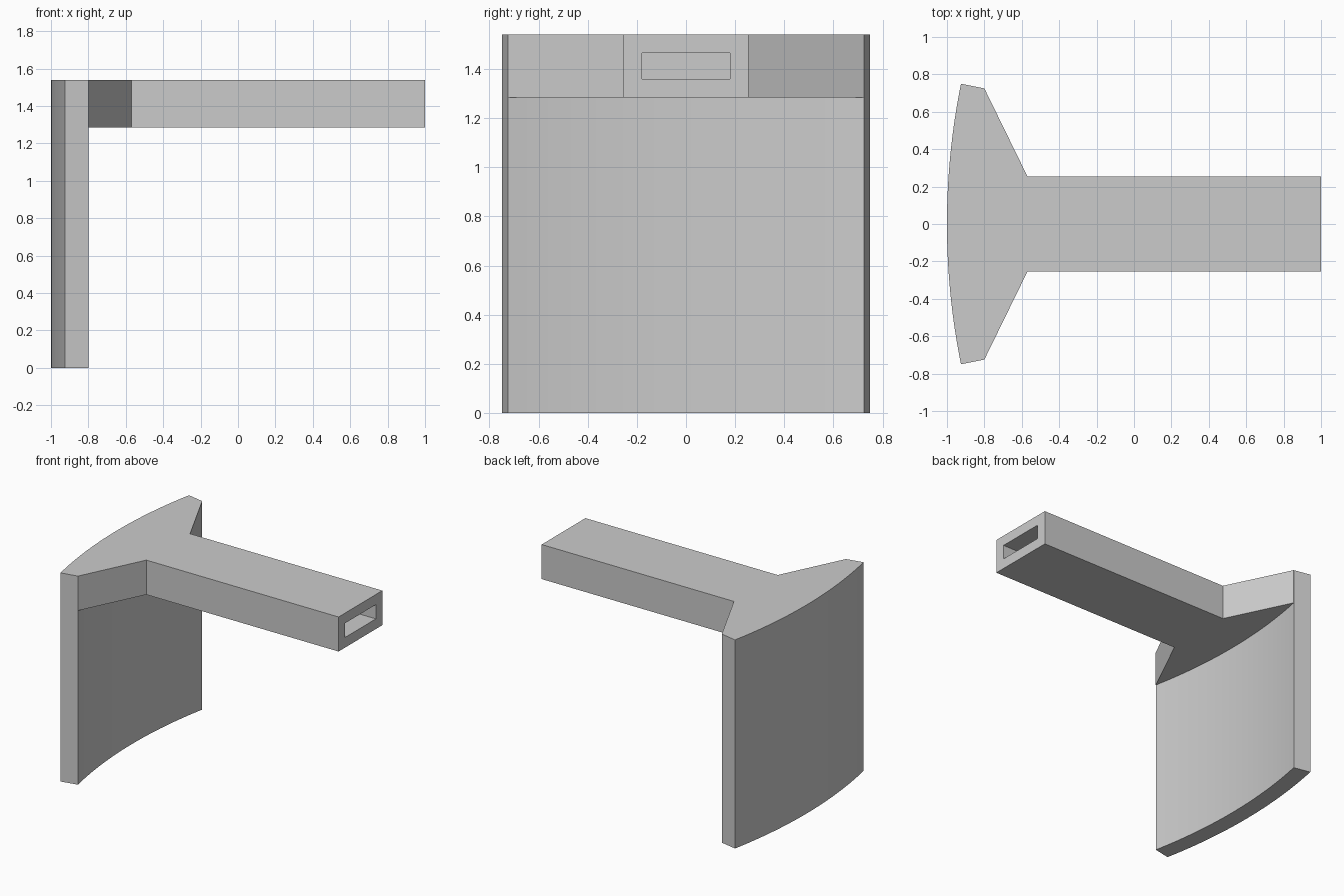
import bpy, bmesh
from math import asin, sin, cos, radians

default = bpy.data.objects.get("Cube")
if default:
    bpy.data.objects.remove(default, do_unlink=True)

grey = bpy.data.materials.new("plain grey")
grey.use_nodes = True
grey.diffuse_color = (0.6, 0.6, 0.6, 1)
grey.node_tree.nodes["Principled BSDF"].inputs["Base Color"].default_value = (0.6, 0.6, 0.6, 1)


def prism(name, outline, bottom, top):
    """Extrude a counter-clockwise plan outline between two heights."""
    bm = bmesh.new()
    base = bm.faces.new([bm.verts.new((x, y, bottom)) for x, y in outline])
    up = bmesh.ops.extrude_face_region(bm, geom=[base])["geom"]
    bmesh.ops.translate(bm, vec=(0, 0, top - bottom),
                        verts=[v for v in up if isinstance(v, bmesh.types.BMVert)])
    bmesh.ops.recalc_face_normals(bm, faces=bm.faces)
    mesh = bpy.data.meshes.new(name)
    bm.to_mesh(mesh)
    bm.free()
    mesh.materials.append(grey)
    obj = bpy.data.objects.new(name, mesh)
    bpy.context.collection.objects.link(obj)
    return obj


def combine(target, other, operation):
    """Apply a boolean and drop the helper."""
    mod = target.modifiers.new(operation.title(), 'BOOLEAN')
    mod.operation, mod.object, mod.solver = operation, other, 'EXACT'
    bpy.context.view_layer.objects.active = target
    bpy.ops.object.modifier_apply(modifier=mod.name)
    bpy.data.objects.remove(other, do_unlink=True)


HEIGHT, ARM_BOTTOM = 1.54, 1.285
CENTRE, OUTER, INNER = 2.79, 3.79, 3.663
SEGMENTS = 32
HALF_ANGLE = asin(0.75 / OUTER)


def arc(radius):
    steps = [HALF_ANGLE * (2 * i / SEGMENTS - 1) for i in range(SEGMENTS + 1)]
    return [(CENTRE - radius * cos(a), radius * sin(a)) for a in steps]


# Curved upright plate
plate = prism("curved_plate_with_arm", arc(INNER) + arc(OUTER)[::-1], 0, HEIGHT)

# Arm flaring into the plate, rooted inside its thickness
half = [(1, 0.255), (-0.57, 0.255), (-0.8, 0.725), (-0.93, 0.4)]
arm = prism("arm", half + [(x, -y) for x, y in reversed(half)], ARM_BOTTOM, HEIGHT)
combine(plate, arm, 'UNION')

# Rectangular socket running into the arm from its free end
socket = prism("socket_cutter", [(-0.5, -0.18), (1.1, -0.18), (1.1, 0.18), (-0.5, 0.18)], 1.36, 1.465)
socket.hide_render = True
combine(plate, socket, 'DIFFERENCE')

# Smooth the curved faces only
plate.select_set(True)
bpy.context.view_layer.objects.active = plate
bpy.ops.object.shade_smooth_by_angle(angle=radians(5))
